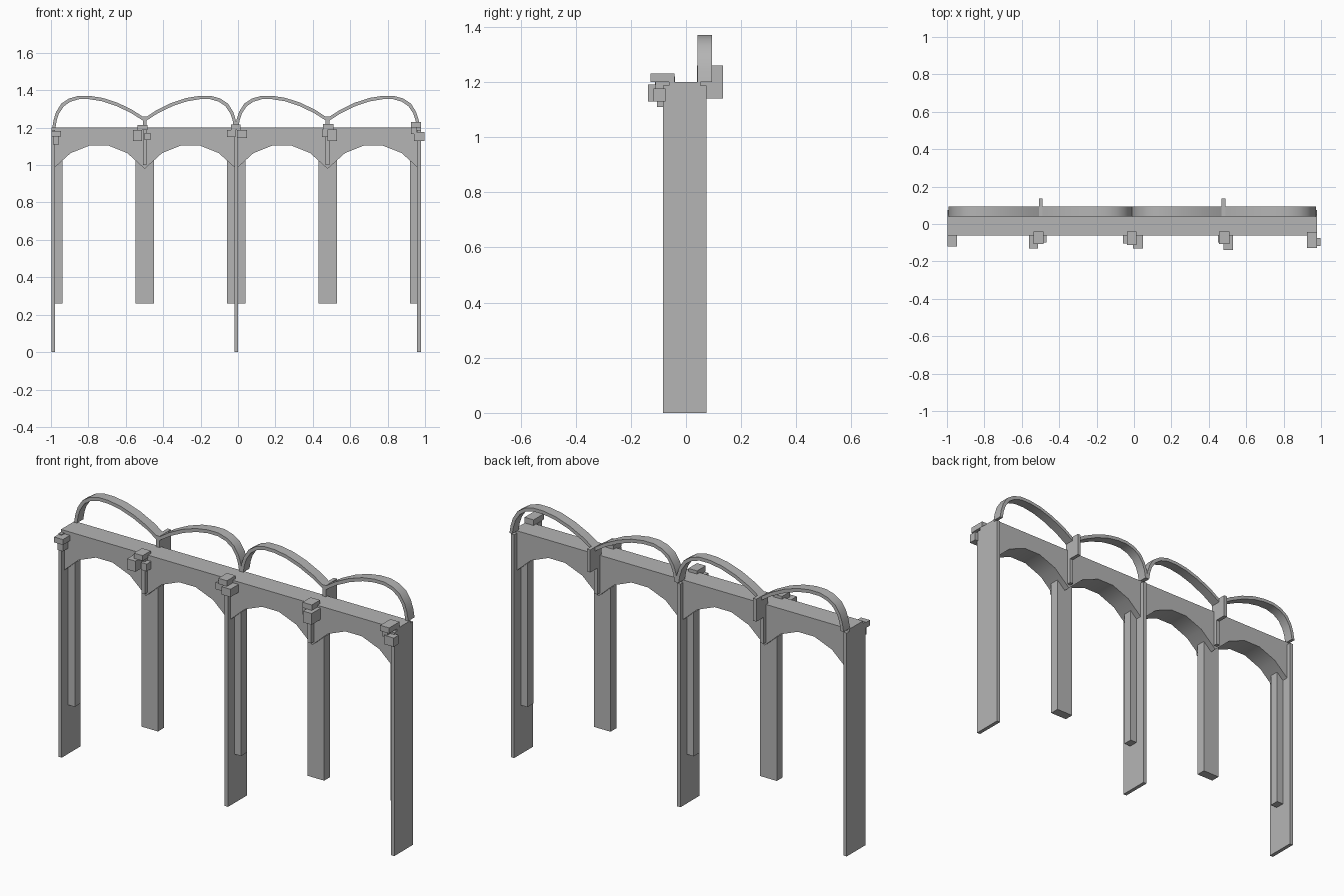
import bpy, bmesh
from math import radians

PITCH = 0.489
X0 = -0.988
STATIONS = [X0 + i * PITCH for i in range(5)]

grey = bpy.data.materials.new("dark_grey")
grey.diffuse_color = (0.46, 0.46, 0.46, 1)


def finish(name, bm, smooth=False):
    bmesh.ops.recalc_face_normals(bm, faces=bm.faces)
    mesh = bpy.data.meshes.new(name)
    bm.to_mesh(mesh)
    bm.free()
    mesh.materials.append(grey)
    ob = bpy.data.objects.new(name, mesh)
    bpy.context.collection.objects.link(ob)
    if smooth:
        bpy.ops.object.select_all(action='DESELECT')
        ob.select_set(True)
        bpy.context.view_layer.objects.active = ob
        bpy.ops.object.shade_smooth_by_angle(angle=radians(35))
    return ob


def box(name, x0, x1, y0, y1, z0, z1):
    bm = bmesh.new()
    bmesh.ops.create_cube(bm, size=1)
    for v in bm.verts:
        v.co = ((x0 + x1) / 2 + v.co.x * (x1 - x0),
                (y0 + y1) / 2 + v.co.y * (y1 - y0),
                (z0 + z1) / 2 + v.co.z * (z1 - z0))
    return finish(name, bm)


def extrude_xz(name, pts, y0, y1):
    bm = bmesh.new()
    face = bm.faces.new([bm.verts.new((x, y0, z)) for x, z in pts])
    ext = bmesh.ops.extrude_face_region(bm, geom=[face])
    for v in ext["geom"]:
        if isinstance(v, bmesh.types.BMVert):
            v.co.y = y1
    return finish(name, bm, smooth=True)


# Arcade beam: four faceted arches under a straight top
L, R = X0 - 0.01, STATIONS[-1] + 0.01
arch = [(0.0, 0.98), (0.19, 1.064), (0.40, 1.105), (0.60, 1.105), (0.81, 1.064)]
profile = [(L, 1.2), (L, 0.98)]
for i in range(4):
    profile += [(STATIONS[i] + t * PITCH, z) for t, z in arch]
profile += [(STATIONS[-1], 0.98), (R, 0.98), (R, 1.2)]
extrude_xz("arcade_beam", profile, -0.062, 0.053)

# Slab legs (long at even stations, short stubs between) and piers
for i, x in enumerate(STATIONS):
    odd = i % 2
    box("short_slab" if odd else "slab_leg", x - 0.01, x + 0.01,
        -0.084, 0.075, 1.0 if odd else 0.0, 1.187)
    box("pier", max(x - 0.049, L + 0.002), min(x + 0.049, R - 0.002),
        -0.03, 0.02, 0.26, 1.06)
    if odd:
        box("rear_post", x - 0.01, x + 0.01, 0.04, 0.135, 1.14, 1.26)

# Lopsided top ribs: thin curved bands, mirrored per bay
outer = [(-0.005, 1.2), (0.003, 1.245), (0.016, 1.285), (0.043, 1.328), (0.085, 1.356),
         (0.135, 1.37), (0.195, 1.37), (0.265, 1.359), (0.345, 1.333),
         (0.425, 1.294), (PITCH, 1.252)]
inner = [(0.012, 1.2), (0.019, 1.24), (0.031, 1.276), (0.056, 1.314), (0.092, 1.339),
         (0.137, 1.352), (0.195, 1.352), (0.262, 1.341), (0.338, 1.316),
         (0.417, 1.278), (PITCH, 1.232)]
for i in range(4):
    start, s = (STATIONS[i], 1) if i % 2 == 0 else (STATIONS[i + 1], -1)
    extrude_xz("top_rib", [(start + s * x, z) for x, z in outer + inner[::-1]],
               0.041, 0.094)

# Clusters of small blocks on the front at each station
blocks = [
    (-0.998, -0.946, -0.12, -0.04, 1.153, 1.182),
    (-0.988, -0.957, -0.105, -0.055, 1.11, 1.153),
    (-0.537, -0.485, -0.108, -0.04, 1.187, 1.215),
    (-0.561, -0.512, -0.13, -0.058, 1.13, 1.187),
    (-0.50, -0.467, -0.1, -0.058, 1.133, 1.172),
    (-0.037, 0.014, -0.113, -0.04, 1.187, 1.217),
    (-0.005, 0.047, -0.13, -0.058, 1.145, 1.187),
    (-0.058, -0.013, -0.105, -0.058, 1.15, 1.187),
    (0.455, 0.51, -0.108, -0.04, 1.19, 1.219),
    (0.479, 0.53, -0.138, -0.058, 1.13, 1.19),
    (0.448, 0.48, -0.1, -0.058, 1.15, 1.19),
    (0.926, 0.979, -0.128, -0.042, 1.2, 1.23),
    (0.94, 0.998, -0.117, -0.075, 1.13, 1.177),
    (0.924, 0.955, -0.11, -0.055, 1.165, 1.2),
]
for b in blocks:
    box("front_block", *b)
